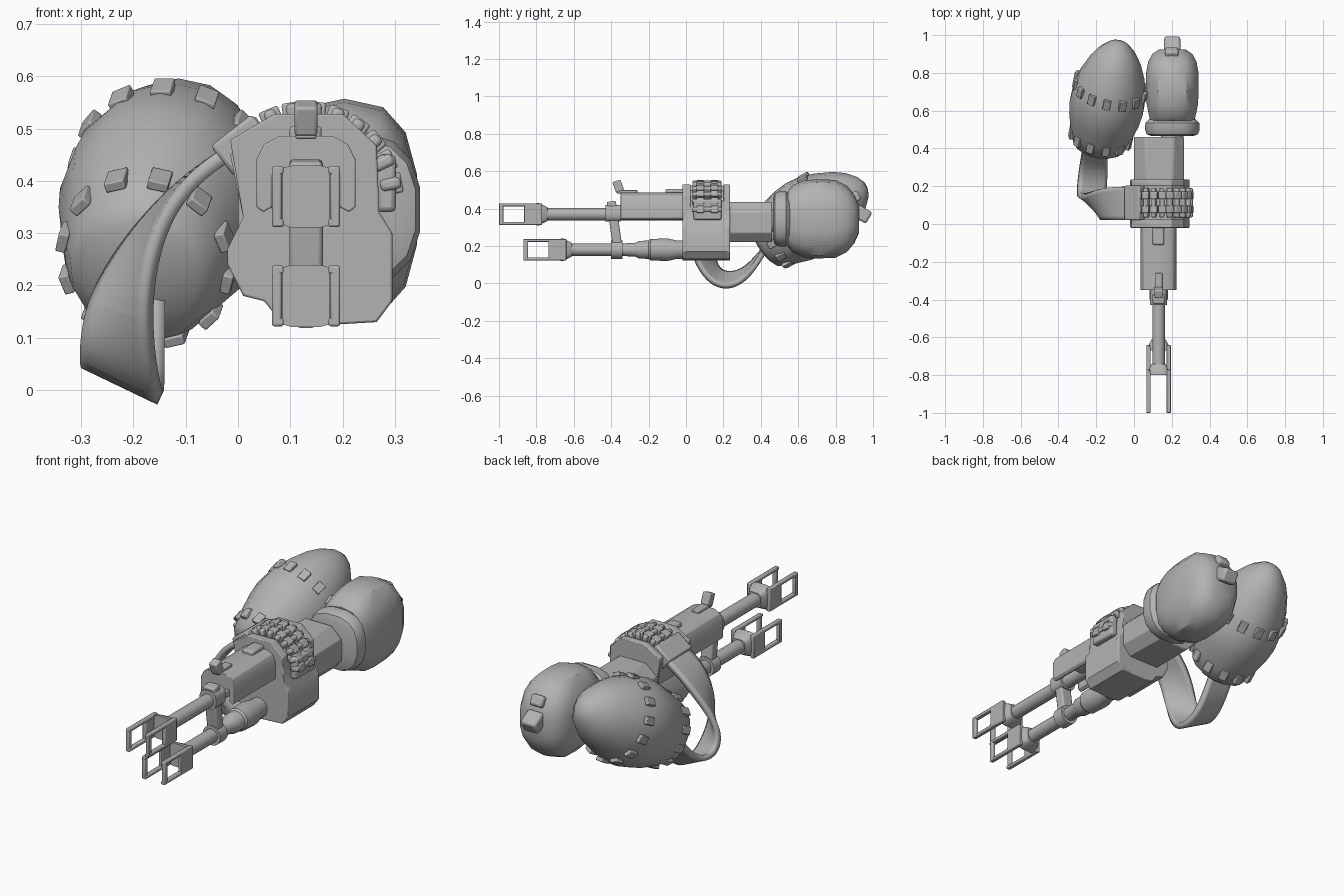
import bpy, bmesh, math
from mathutils import Vector, Matrix

old = bpy.data.objects.get("Cube")
if old:
    bpy.data.objects.remove(old)

grey = bpy.data.materials.new("plain grey")
grey.use_nodes = True
GREY = (0.45, 0.45, 0.45, 1)
grey.diffuse_color = GREY
grey.node_tree.nodes["Principled BSDF"].inputs["Base Color"].default_value = GREY


def finish(name, bm, bevel=0, smooth=35):
    bmesh.ops.recalc_face_normals(bm, faces=bm.faces)
    me = bpy.data.meshes.new(name)
    bm.to_mesh(me)
    bm.free()
    me.materials.append(grey)
    ob = bpy.data.objects.new(name, me)
    bpy.context.collection.objects.link(ob)
    if bevel:
        mod = ob.modifiers.new("Bevel", "BEVEL")
        mod.width, mod.segments = bevel, 2
    bpy.context.view_layer.objects.active = ob
    for o in bpy.context.selected_objects:
        o.select_set(False)
    ob.select_set(True)
    bpy.ops.object.shade_smooth_by_angle(angle=math.radians(smooth))
    return ob


def box(name, lo, hi, bevel=0, rot=None):
    lo, hi = Vector(lo), Vector(hi)
    bm = bmesh.new()
    m = Matrix.Translation((lo + hi) / 2) @ (rot or Matrix()) @ Matrix.Diagonal((*(hi - lo), 1))
    bmesh.ops.create_cube(bm, size=1, matrix=m)
    return finish(name, bm, bevel)


def extrude(name, profile, y0, y1, bevel=0):
    bm = bmesh.new()
    f = bm.faces.new([bm.verts.new((x, y0, z)) for x, z in profile])
    new = bmesh.ops.extrude_face_region(bm, geom=[f])["geom"]
    bmesh.ops.translate(bm, vec=(0, y1 - y0, 0), verts=[v for v in new if isinstance(v, bmesh.types.BMVert)])
    return finish(name, bm, bevel)


def loft(name, rings, n=16, power=2.0, axis=None, smooth=35):
    """Rings are (centre, half width, half height); power above 2 squares the section."""
    bm = bmesh.new()
    d = Vector(axis or (0, 1, 0)).normalized()
    side = d.cross(Vector((0, 0, 1))).normalized()
    up = side.cross(d)
    loops = []
    for c, rx, rz in rings:
        loop = []
        for i in range(n):
            a = math.tau * (i + 0.5) / n
            p, q = [math.copysign(abs(t) ** (2 / power), t) for t in (math.cos(a), math.sin(a))]
            loop.append(bm.verts.new(Vector(c) + side * p * rx + up * q * rz))
        loops.append(loop)
    for a, b in zip(loops, loops[1:]):
        for i in range(n):
            bm.faces.new((a[i], a[(i + 1) % n], b[(i + 1) % n], b[i]))
    bm.faces.new(loops[0])
    bm.faces.new(loops[-1])
    return finish(name, bm, smooth=smooth)


def lathe(name, x, z, steps, **kw):
    return loft(name, [((x, y, z), r, r) for y, r in steps], **kw)


# Two barrels, each with an open square muzzle
BX = 0.13
for tag, z, tip in (("upper", 0.37, -1.0), ("lower", 0.18, -0.87)):
    lathe(tag + "_muzzle_block", BX, z, [(tip + 0.2, 0.06), (tip + 0.215, 0.06), (tip + 0.26, 0.037)], power=4)
    for s in (-1, 1):
        def bar(part, y0, y1, z0, z1, w):
            xs = sorted((BX + s * 0.065, BX + s * (0.065 - w)))
            box(f"{tag}_muzzle_{part}", (xs[0], y0, z + z0), (xs[1], y1, z + z1), 0.004)
        bar("side_plate", tip + 0.135, tip + 0.23, -0.058, 0.058, 0.02)
        bar("end_bar", tip, tip + 0.025, -0.058, 0.058, 0.018)
        bar("top_prong", tip, tip + 0.22, 0.042, 0.058, 0.022)
        bar("bottom_prong", tip, tip + 0.22, -0.058, -0.042, 0.022)
lathe("upper_barrel", BX, 0.37, [(-0.76, 0.034), (0, 0.034)])
lathe("lower_barrel", BX, 0.18, [(-0.63, 0.034), (-0.4, 0.034), (-0.4, 0.05), (-0.34, 0.05), (-0.34, 0.034),
      (-0.27, 0.038), (-0.25, 0.048), (-0.2, 0.05), (-0.19, 0.058), (-0.1, 0.062), (-0.05, 0.05), (0, 0.05)])

# Slanted clamp joining the barrels
lathe("upper_clamp_ring", BX, 0.375, [(-0.43, 0.046), (-0.35, 0.046)], power=3)
box("clamp_strut", (0.098, -0.405, 0.15), (0.162, -0.355, 0.44), 0.008, Matrix.Rotation(math.radians(8), 4, "X"))

# Hood over the upper barrel, with sight and rear bump
hood = [(0.035, 0.35), (0.035, 0.44), (0.05, 0.47), (0.08, 0.486), (0.18, 0.486), (0.21, 0.47), (0.225, 0.44),
        (0.225, 0.35), (0.212, 0.34), (0.195, 0.35), (0.195, 0.41), (0.065, 0.41), (0.065, 0.35), (0.048, 0.34)]
extrude("barrel_hood", hood, -0.35, 0, 0.003)
box("hood_filler", (0.06, -0.22, 0.345), (0.2, 0, 0.42), 0.01)
box("hood_rear_bump", (0.098, -0.11, 0.47), (0.16, -0.01, 0.505), 0.008)
box("sight_base", (0.11, -0.37, 0.48), (0.15, -0.26, 0.5), 0.004)
box("sight_post", (0.108, -0.385, 0.49), (0.152, -0.34, 0.55), 0.006, Matrix.Rotation(math.radians(20), 4, "X"))

# Receiver body between two flanges
body = [(0.05, 0.17), (0.08, 0.132), (0.13, 0.122), (0.265, 0.13), (0.295, 0.17), (0.295, 0.3), (0.27, 0.34),
        (0.265, 0.44), (0.2, 0.5), (0.07, 0.5), (-0.015, 0.45), (0.01, 0.33), (-0.02, 0.27), (-0.02, 0.24), (0.01, 0.18)]
extrude("receiver_body", body, 0.0, 0.22)
flange = [(x, z + (0.028 if z > 0.4 else 0)) for x, z in body]
extrude("front_flange", flange, -0.02, 0.025, 0.004)
extrude("rear_flange", flange, 0.2, 0.235, 0.004)
rear = [(0, 0.27), (0.05, 0.22), (0.22, 0.22), (0.265, 0.27), (0.265, 0.38), (0.21, 0.435), (0.06, 0.435), (0, 0.38)]
extrude("rear_housing", rear, 0.22, 0.46, 0.005)

# Cartridges arched over the receiver
for i in range(10):
    a = math.radians(142 - i * 14.5)
    c = Vector((0.13 + 0.165 * math.cos(a), 0.112, 0.36 + 0.17 * math.sin(a)))
    tilt = Matrix.Rotation(math.pi / 2 - a, 4, "Y")
    h = Vector((0.012, 0.078, 0.02))
    box("cartridge", c - h, c + h, 0.008, tilt)
    h = Vector((0.02, 0.02, 0.022))
    for dy in (-0.035, 0.04):
        box("cartridge_link", c - h + Vector((0, dy, 0)), c + h + Vector((0, dy, 0)), 0.005, tilt)
box("feed_side_block", (0.265, 0.04, 0.34), (0.302, 0.19, 0.45), 0.01)
box("feed_inlet", (-0.04, 0.02, 0.43), (0.06, 0.205, 0.505), 0.008, Matrix.Rotation(math.radians(-38), 4, "Y"))

# Twisting feed belt from the receiver down and back to the sack
belt = [((0.02, 0.11, 0.475), (0, 0.09, 0)), ((-0.09, 0.11, 0.41), (0, 0.088, 0)),
        ((-0.18, 0.105, 0.3), (-0.02, 0.08, 0)), ((-0.235, 0.085, 0.15), (-0.055, 0.055, 0.01)),
        ((-0.225, 0.16, 0.008), (-0.075, 0.01, 0.04)), ((-0.215, 0.3, 0.02), (-0.07, 0, 0.03)),
        ((-0.205, 0.4, 0.15), (-0.065, 0, 0.01)), ((-0.2, 0.46, 0.24), (-0.06, 0, 0))]
bm = bmesh.new()
rows = [[bm.verts.new(Vector(c) + Vector(w) * s) for s in (-1, 1)] for c, w in belt]
for a, b in zip(rows, rows[1:]):
    bm.faces.new((a[0], a[1], b[1], b[0]))
band = finish("feed_belt", bm)
sub = band.modifiers.new("Subdivision", "SUBSURF")
sub.levels = sub.render_levels = 3
sol = band.modifiers.new("Solidify", "SOLIDIFY")
sol.thickness, sol.offset = 0.028, 0

# Rear tank with neck, collar and valve knobs
TX, TZ = 0.203, 0.345
lathe("tank_neck", TX, 0.335, [(0.42, 0.06), (0.58, 0.06)], power=3)
loft("tank_collar", [((TX, y, TZ), rx, rz) for y, rx, rz in
     ((0.465, 0.11, 0.11), (0.475, 0.138, 0.138), (0.5, 0.147, 0.15), (0.535, 0.145, 0.15), (0.555, 0.125, 0.13))], power=2.6)
loft("tank", [((TX, y, TZ), rx, rz) for y, rx, rz in
     ((0.545, 0.12, 0.15), (0.57, 0.125, 0.18), (0.63, 0.138, 0.205), (0.7, 0.142, 0.212), (0.8, 0.142, 0.208),
      (0.86, 0.13, 0.178), (0.9, 0.108, 0.13), (0.925, 0.07, 0.075))], n=14, power=2.6)
knob_tilt = Matrix.Rotation(math.radians(-30), 4, "X")
box("valve_knob", (0.16, 0.9, 0.335), (0.245, 0.985, 0.405), 0.012, knob_tilt)
box("valve_knob_small", (0.165, 0.865, 0.43), (0.235, 0.93, 0.485), 0.012, Matrix.Rotation(math.radians(30), 4, "X"))

# Tilted ammunition sack
start, end = Vector((-0.185, 0.42, 0.225)), Vector((-0.085, 0.93, 0.505))
steps = [(-0.06, 0.06), (-0.03, 0.115), (0, 0.145), (0.12, 0.172), (0.3, 0.2), (0.42, 0.21), (0.55, 0.205),
         (0.7, 0.182), (0.85, 0.145), (0.95, 0.108), (1.03, 0.06), (1.06, 0.025)]
loft("sack", [(start.lerp(end, t), r * 0.96, r * 1.04) for t, r in steps], n=14, axis=end - start, smooth=40)

# Two rings of small patches on the sack
d = (end - start).normalized()
side = d.cross(Vector((0, 0, 1))).normalized()
up = side.cross(d)
for t, r, count in ((0.1, 0.168, 12), (0.6, 0.199, 14)):
    for i in range(count):
        a = math.tau * (i + 0.5) / count
        out = side * math.cos(a) * 0.96 + up * math.sin(a) * 1.04
        frame = Matrix((d.cross(out.normalized()), d, out.normalized())).transposed().to_4x4()
        c = start.lerp(end, t) + out * r
        h = Vector((0.02, 0.027, 0.01))
        box("sack_patch", c - h, c + h, 0.003, frame)
